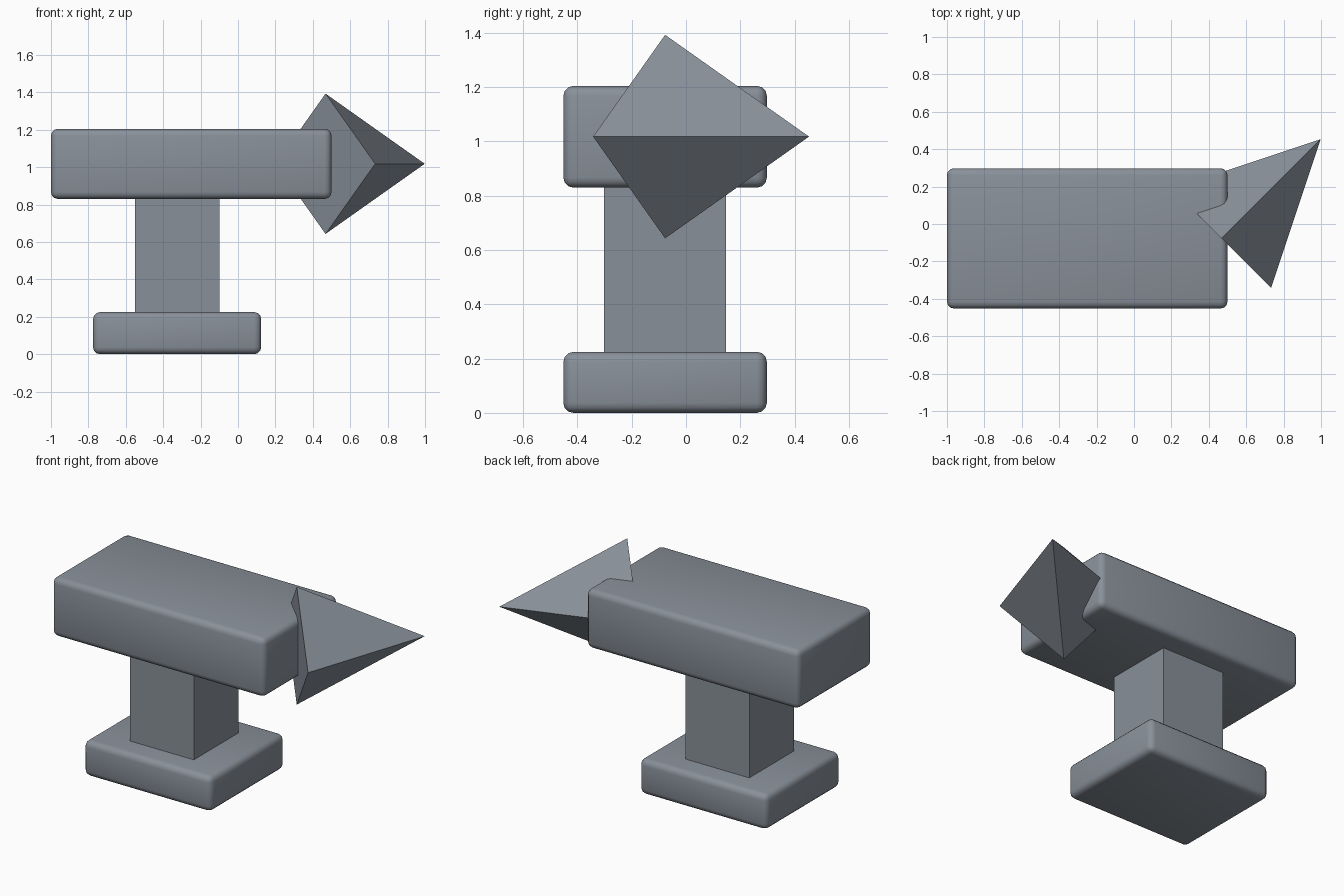
import bpy
import math
from mathutils import Vector

cube = bpy.data.objects.get("Cube")
if cube:
    bpy.data.objects.remove(cube, do_unlink=True)

# One steel material for the whole model
steel = bpy.data.materials.new("blue grey steel")
steel.use_nodes = True
COLOUR = (0.25, 0.28, 0.32, 1)
steel.diffuse_color = COLOUR
steel.node_tree.nodes["Principled BSDF"].inputs["Base Color"].default_value = COLOUR

CENTRE_Y = -0.077


def block(name, x, z, depth, bevel=0):
    """Box spanning the x and z ranges, optionally with rounded edges."""
    centre = ((x[0] + x[1]) / 2, CENTRE_Y, (z[0] + z[1]) / 2)
    bpy.ops.mesh.primitive_cube_add(size=1, location=centre)
    ob = bpy.context.object
    ob.name = name
    ob.scale = (x[1] - x[0], depth, z[1] - z[0])
    bpy.ops.object.transform_apply(location=False, rotation=False, scale=True)
    ob.data.materials.append(steel)
    if bevel:
        mod = ob.modifiers.new("rounded edges", 'BEVEL')
        mod.width = bevel
        mod.segments = 3
        bpy.ops.object.modifier_apply(modifier=mod.name)
        bpy.ops.object.shade_smooth_by_angle(angle=math.radians(40))
    return ob


# Foot, waist and working block
block("base", (-0.775, 0.124), (0, 0.225), 0.75, 0.037)
block("waist", (-0.55, -0.1), (0.2, 0.86), 0.45)
block("top_block", (-1, 0.5), (0.83, 1.205), 0.75, 0.037)

# Four-sided pointed horn, lying level and turned diagonally to the block
RADIUS, LENGTH = 0.375, 0.75
base_centre = Vector((0.468, CENTRE_Y, 1.018))
direction = Vector((1, 1, 0)).normalized()
bpy.ops.mesh.primitive_cone_add(
    vertices=4, radius1=RADIUS, radius2=0, depth=LENGTH,
    location=base_centre + direction * LENGTH / 2,
    rotation=(math.radians(90), 0, math.radians(135)))
horn = bpy.context.object
horn.name = "horn"
horn.data.materials.append(steel)
